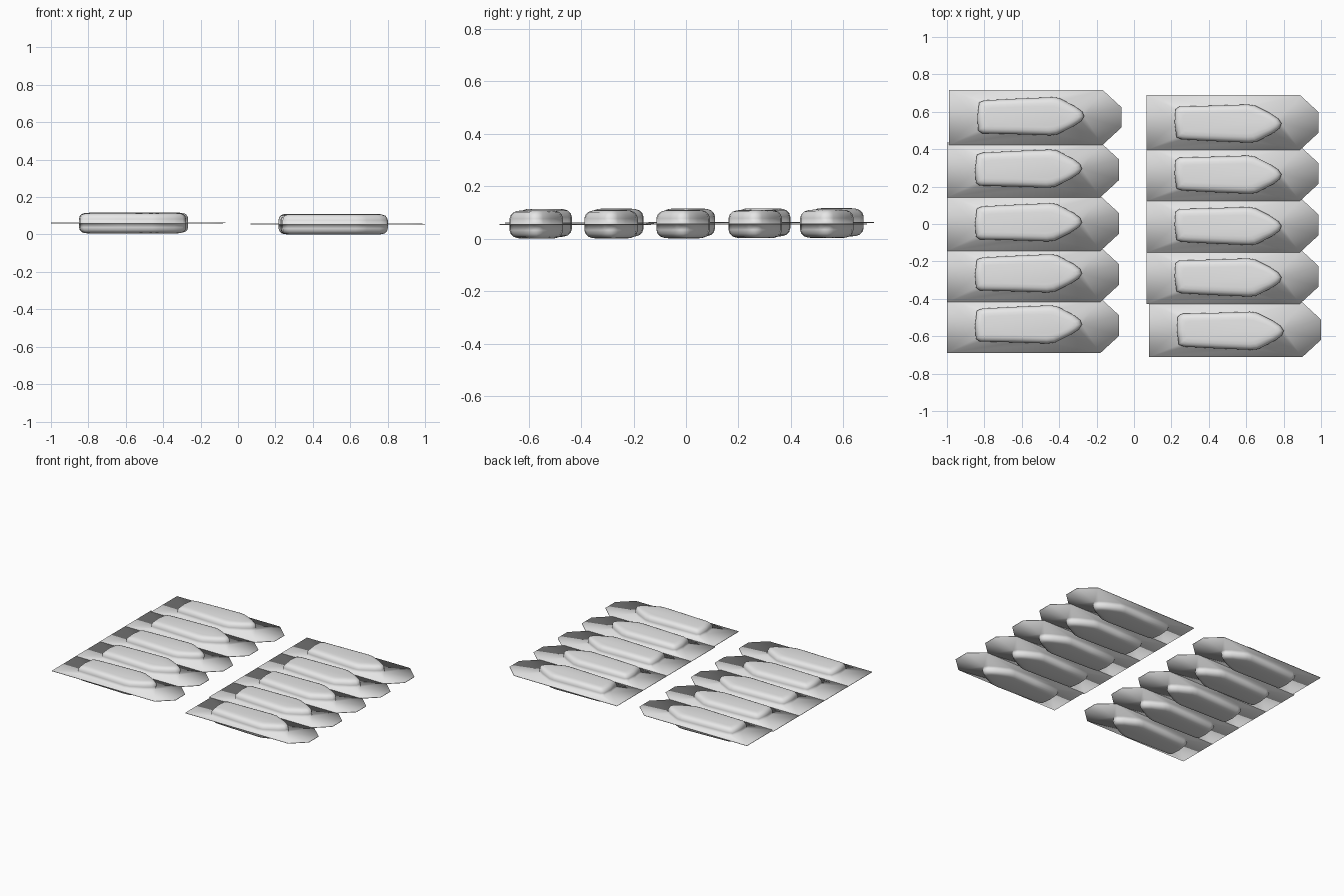
import bpy
import bmesh
from math import pi

cube = bpy.data.objects.get("Cube")
if cube:
    bpy.data.objects.remove(cube, do_unlink=True)

GREY = (0.8, 0.8, 0.8, 1.0)
mat = bpy.data.materials.new("plain_grey")
mat.use_nodes = True
mat.diffuse_color = GREY
mat.node_tree.nodes["Principled BSDF"].inputs["Base Color"].default_value = GREY

# Plan outlines: flat sheet with a chamfered end, and the bullet-shaped pod
SHEET = [(-.46, -.147), (.36, -.147), (.46, -.055),
         (.46, .055), (.36, .147), (-.46, .147)]
POD = [(.262, .005), (.252, .03), (.22, .055), (.15, .092), (.125, .104),
       (.09, .108), (-.1, .1), (-.27, .091), (-.3, .08), (-.31, 0),
       (-.305, -.07), (-.285, -.085), (-.1, -.09), (.08, -.096),
       (.12, -.09), (.2, -.05), (.245, -.02)]
# Pod wall: height above the sheet plane, inset from the outline
WALL = [(.002, 0), (.022, 0), (.036, .004), (.047, .014), (.052, .028), (.054, .045)]
HALF_SHEET = .002


def ring(bm, points, z):
    verts = [bm.verts.new((x, y, z)) for x, y in points]
    edges = [bm.edges.new((verts[i - 1], verts[i])) for i in range(len(verts))]
    return verts, edges


def skin(bm, a, b):
    for i in range(len(a)):
        bm.faces.new((a[i - 1], a[i], b[i], b[i - 1]))


def inset(points, d):
    return [(-.03 + (x + .03) * (1 - d / .285), y * (1 - d / .1)) for x, y in points]


def blister_mesh():
    bm = bmesh.new()
    rims = []
    for side in (1, -1):
        # sheet surface around the pod
        rim, rim_edges = ring(bm, SHEET, side * HALF_SHEET)
        rims.append(rim)
        rings = [ring(bm, inset(POD, d), side * z) for z, d in WALL]
        bmesh.ops.triangle_fill(bm, edges=rim_edges + rings[0][1],
                                use_beauty=True, normal=(0, 0, side))
        # rounded pod shell and its flat cap
        for lower, upper in zip(rings, rings[1:]):
            skin(bm, lower[0], upper[0])
        bm.faces.new(rings[-1][0])
    skin(bm, rims[1], rims[0])
    bmesh.ops.recalc_face_normals(bm, faces=bm.faces)
    for f in bm.faces:
        f.smooth = True
    mesh = bpy.data.meshes.new("pod_on_sheet")
    bm.to_mesh(mesh)
    bm.free()
    mesh.materials.append(mat)
    return mesh


mesh = blister_mesh()


def column(name, x, z, ys, odd_row, flip):
    for row, y in enumerate(ys):
        ob = bpy.data.objects.new(f"{name}_pod_sheet_{row + 1}", mesh)
        shift = .012 if row == odd_row else 0
        ob.location = (x + shift, y, z + .0006 * (len(ys) - 1 - row))
        ob.rotation_euler.x = pi if flip else 0
        bpy.context.scene.collection.objects.link(ob)


# Two columns of five overlapping sheets; the left column is turned over
column("right", -.54, .06, (.57, .29, .003, -.27, -.543), 0, False)
column("left", .527, .054, (.543, .27, -.005, -.28, -.565), 4, True)
